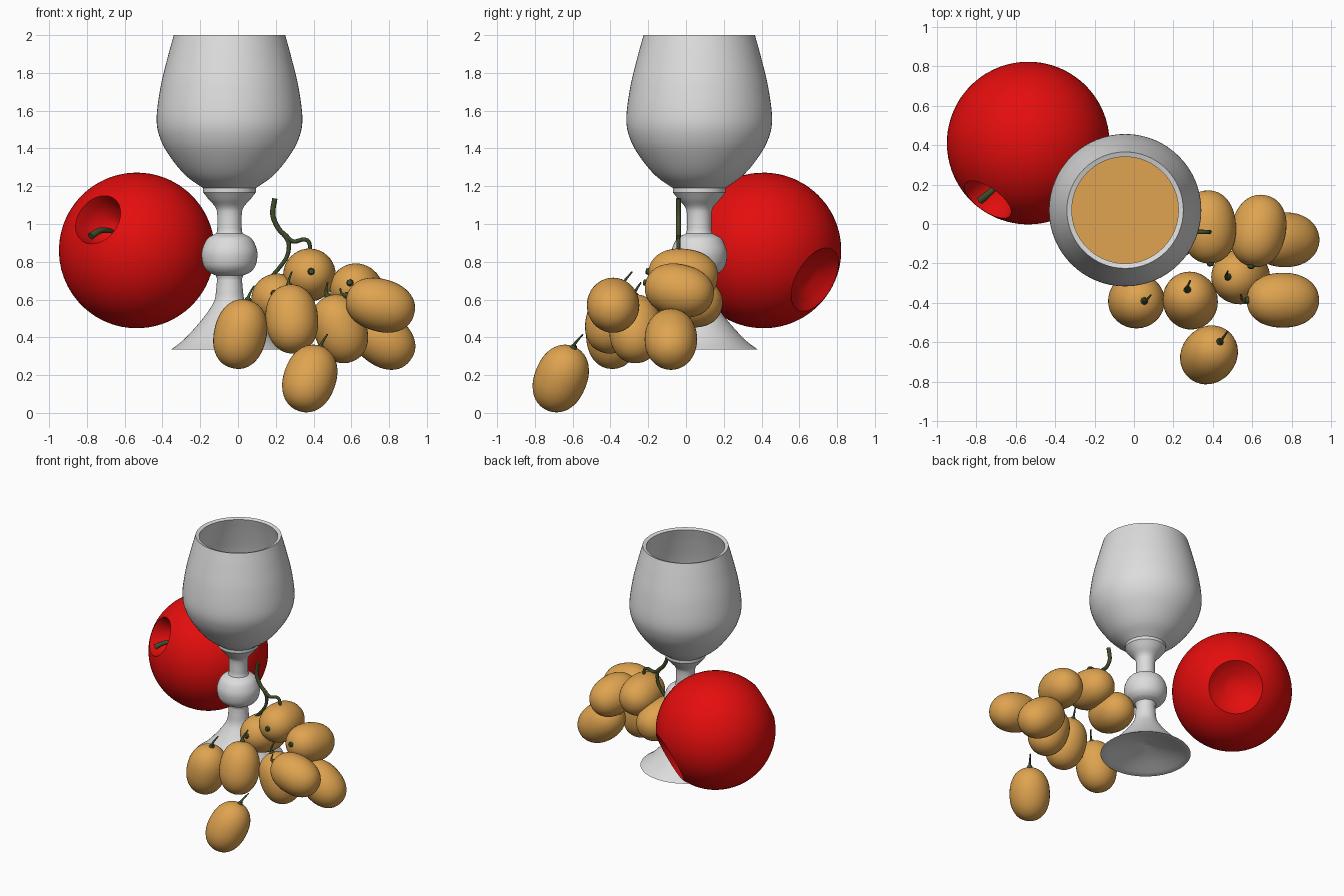
import bpy, bmesh, math
from mathutils import Vector, Matrix

if "Cube" in bpy.data.objects:
    bpy.data.objects.remove(bpy.data.objects["Cube"])


def material(name, rgb):
    m = bpy.data.materials.new(name)
    m.diffuse_color = (*rgb, 1)
    m.use_nodes = True
    m.node_tree.nodes["Principled BSDF"].inputs["Base Color"].default_value = m.diffuse_color
    return m


SILVER = material("silver grey", (0.72, 0.72, 0.72))
AMBER = material("amber", (0.74, 0.37, 0.08))
RED = material("apple red", (0.78, 0.004, 0.004))
GREEN = material("stem green", (0.05, 0.075, 0.025))


def smooth(pts, n=6):
    """Catmull-Rom curve through profile points."""
    p = [Vector(q) for q in pts]
    p = [2 * p[0] - p[1]] + p + [2 * p[-1] - p[-2]]
    out = []
    for a, b, c, d in zip(p, p[1:], p[2:], p[3:]):
        for i in range(n):
            t = i / n
            out.append(0.5 * (2 * b + (c - a) * t + (2 * a - 5 * b + 4 * c - d) * t * t
                              + (3 * b - a - 3 * c + d) * t ** 3))
    return out + [p[-2]]


def lathe(name, profile, mat, centre, axis=(0, 0, 1), steps=64):
    """Turn an (r, h) profile around an axis through the centre."""
    bm = bmesh.new()
    vs = [bm.verts.new((max(p[0], 0), 0, p[1])) for p in profile]
    es = [bm.edges.new(e) for e in zip(vs, vs[1:])]
    bmesh.ops.spin(bm, geom=vs + es, cent=(0, 0, 0), axis=(0, 0, 1),
                   angle=math.tau, steps=steps)
    bmesh.ops.remove_doubles(bm, verts=bm.verts, dist=1e-4)
    bmesh.ops.recalc_face_normals(bm, faces=bm.faces)
    rot = Vector((0, 0, 1)).rotation_difference(Vector(axis).normalized())
    bm.transform(Matrix.Translation(centre) @ rot.to_matrix().to_4x4())
    me = bpy.data.meshes.new(name)
    bm.to_mesh(me)
    bm.free()
    me.materials.append(mat)
    ob = bpy.data.objects.new(name, me)
    bpy.context.collection.objects.link(ob)
    bpy.ops.object.select_all(action='DESELECT')
    ob.select_set(True)
    bpy.context.view_layer.objects.active = ob
    bpy.ops.object.shade_smooth_by_angle(angle=math.radians(35))
    return ob


def stem(name, pts, r0, r1):
    """Tapered round twig along a smooth path."""
    path = smooth(pts, 5)
    cu = bpy.data.curves.new(name, 'CURVE')
    cu.dimensions = '3D'
    cu.bevel_depth = 1
    cu.bevel_resolution = 2
    cu.use_fill_caps = True
    sp = cu.splines.new('POLY')
    sp.points.add(len(path) - 1)
    for i, p in enumerate(path):
        sp.points[i].co = (*p, 1)
        sp.points[i].radius = r0 + (r1 - r0) * i / (len(path) - 1)
    cu.materials.append(GREEN)
    ob = bpy.data.objects.new(name, cu)
    bpy.context.collection.objects.link(ob)


# Goblet: bowl, collar, stem, knob, flared foot with hollow underside
GC = (-0.045, 0.07, 0)
bowl = smooth([(0.295, 2.0), (0.328, 1.88), (0.366, 1.72), (0.386, 1.55), (0.362, 1.44),
               (0.305, 1.343), (0.23, 1.255), (0.14, 1.19)])
collar = smooth([(0.14, 1.168), (0.11, 1.13), (0.075, 1.09), (0.065, 1.05), (0.065, 0.965)])
knob = smooth([(0.07, 0.95), (0.115, 0.925), (0.14, 0.88), (0.148, 0.835),
               (0.138, 0.78), (0.11, 0.745), (0.073, 0.728)])
foot = smooth([(0.066, 0.71), (0.07, 0.66), (0.08, 0.595), (0.115, 0.535),
               (0.17, 0.465), (0.245, 0.385), (0.31, 0.335)])
under = smooth([(0.295, 0.335), (0.15, 0.385), (0, 0.42)])
inside = smooth([(0, 1.25), (0.12, 1.26), (0.22, 1.30), (0.29, 1.375), (0.34, 1.46),
                 (0.36, 1.56), (0.34, 1.72), (0.302, 1.88), (0.27, 1.992)])
lathe("goblet", inside + bowl + collar + knob + foot + under, SILVER, GC)
lathe("drink", [(0, 1.6), (0.358, 1.6)], AMBER, GC)

# Apple lying on its side, with creased dimples at both ends
AXIS = (-0.53, -0.74, 0.42)
R = 0.412
a0, a1 = -math.acos(0.185 / R), math.acos(0.14 / R)
skin = [(R * math.cos(a0 + (a1 - a0) * i / 32), R * math.sin(a0 + (a1 - a0) * i / 32))
        for i in range(33)]
dimple_low = smooth([(0, -0.29), (0.07, -0.30), (0.14, -0.335), (0.185, skin[0][1])])
dimple_top = smooth([(0.14, skin[-1][1]), (0.11, 0.30), (0.06, 0.235), (0, 0.215)])
lathe("apple", dimple_low + skin + dimple_top, RED, (-0.536, 0.41, 0.86), AXIS)
stem("apple_stem", [(-0.64, 0.26, 0.95), (-0.68, 0.21, 0.965), (-0.73, 0.16, 0.965),
                    (-0.78, 0.118, 0.935)], 0.009, 0.02)

# Grapes: centre, long axis pointing at the stalk
grapes = [
    ((0.012, -0.39, 0.417), (0.22, 0, 0.97)),
    ((0.285, -0.388, 0.497), (-0.08, 0.3, 0.95)),
    ((0.38, -0.663, 0.182), (0.30, 0.36, 0.88)),
    ((0.754, -0.386, 0.57), (-0.96, 0, 0.28)),
    ((0.54, -0.268, 0.445), (-0.35, 0, 0.93)),
    ((0.765, -0.08, 0.39), (-0.8, 0, 0.6)),
    ((0.378, -0.015, 0.73), (0.05, -0.99, 0.1)),
    ((0.63, -0.035, 0.648), (-0.2, -0.95, 0.22)),
    ((0.21, 0.01, 0.595), (-0.1, -0.97, 0.2)),
]
LONG, SHORT, SQ = 0.185, 0.139, 2 / 2.2
oval = []
for i in range(25):
    a = math.pi * (i / 24 - 0.5)
    s = math.sin(a)
    oval.append((SHORT * max(math.cos(a), 0) ** SQ, math.copysign(LONG * abs(s) ** SQ, s)))
oval[0], oval[-1] = (0, -LONG), (0, LONG)
for i, (c, ax) in enumerate(grapes, 1):
    lathe(f"grape_{i}", oval, AMBER, c, ax, 36)
    d, c = Vector(ax).normalized(), Vector(c)
    tip = c + d * (LONG - 0.008)
    # short stalk with a fat end on the grape, bending up toward the bunch
    stem(f"grape_stalk_{i}", [tip, tip + d * 0.022], 0.022, 0.014)
    bend = Vector((0.02, 0.03, 0.02)) if abs(d.y) < 0.9 else Vector((0, 0, 0.01))
    if abs(d.y) < 0.9:
        stem(f"grape_twig_{i}", [tip, tip + d * 0.035, tip + d * 0.065 + bend], 0.011, 0.004)

# Main vine with two branches
Y = -0.04
stem("vine", [(0.195, Y, 1.135), (0.184, Y, 1.05), (0.215, Y, 0.975), (0.262, Y, 0.93)],
     0.014, 0.013)
stem("vine_branch_right", [(0.235, Y, 0.955), (0.29, Y, 0.908), (0.345, Y, 0.918),
                           (0.375, Y, 0.905), (0.385, Y, 0.85)], 0.012, 0.01)
stem("vine_branch_left", [(0.235, Y, 0.955), (0.268, Y, 0.90), (0.26, Y, 0.83),
                          (0.22, Y, 0.77), (0.175, Y, 0.72)], 0.012, 0.01)
